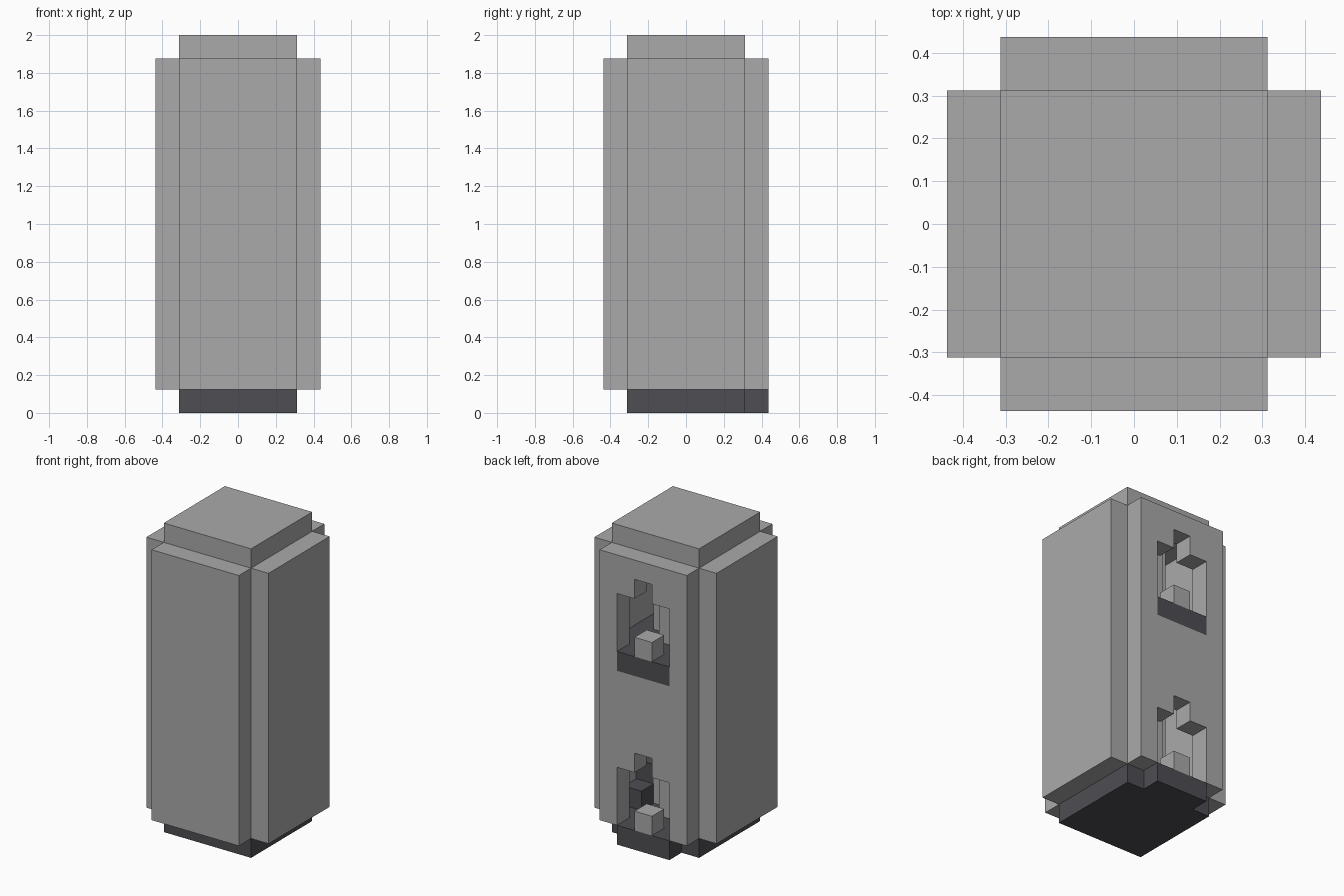
import bpy
import bmesh
from mathutils import Matrix, Vector

S = 0.125  # edge length of one block

if "Cube" in bpy.data.objects:
    bpy.data.objects.remove(bpy.data.objects["Cube"], do_unlink=True)


def material(name, rgb):
    mat = bpy.data.materials.new(name)
    mat.use_nodes = True
    mat.diffuse_color = (*rgb, 1)
    mat.node_tree.nodes["Principled BSDF"].inputs["Base Color"].default_value = (*rgb, 1)
    return mat


stone = material("light grey stone", (0.40, 0.40, 0.40))
slate = material("dark slate", (0.077, 0.074, 0.084))


def box(name, mat, u, n, k):
    """Box from block ranges: u runs from the left side, n from the back, k upward."""
    lo = Vector(((2.5 - u[1]) * S, (3.5 - n[1]) * S, k[0] * S))
    hi = Vector(((2.5 - u[0]) * S, (3.5 - n[0]) * S, k[1] * S))
    bm = bmesh.new()
    place = Matrix.Translation((lo + hi) / 2) @ Matrix.Diagonal((*(hi - lo), 1))
    bmesh.ops.create_cube(bm, size=1, matrix=place)
    mesh = bpy.data.meshes.new(name)
    bm.to_mesh(mesh)
    bm.free()
    mesh.materials.append(mat)
    obj = bpy.data.objects.new(name, mesh)
    bpy.context.collection.objects.link(obj)
    return obj


def cut(target, u, n, k):
    cutter = box("cutter", stone, u, n, k)
    cutter.hide_render = True
    mod = target.modifiers.new("opening", "BOOLEAN")
    mod.operation = "DIFFERENCE"
    mod.solver = "EXACT"
    mod.object = cutter
    bpy.context.view_layer.objects.active = target
    bpy.ops.object.modifier_apply(modifier=mod.name)
    bpy.data.objects.remove(cutter, do_unlink=True)


# Outer shell: four thin walls and the roof
box("left_wall", stone, (-1, 0), (1, 6), (1, 15))
box("right_wall", stone, (5, 6), (1, 6), (1, 15))
box("front_wall", stone, (0, 5), (6, 7), (1, 15))
back_wall = box("back_wall", stone, (0, 5), (0, 1), (1, 15))
box("roof", stone, (0, 5), (1, 6), (15, 16))

# Two storeys: stepped doorway, threshold and centre block in the doorway
for storey, k in (("lower", 0), ("upper", 9)):
    cut(back_wall, (1, 4), (-1, 2), (k, k + 4))
    cut(back_wall, (2, 3), (-1, 2), (k + 2, k + 5))
    box(storey + "_threshold", slate, (1, 4), (0, 1), (k, k + 1))
    box(storey + "_doorway_block", stone, (2, 3), (0, 1), (k + 1, k + 2))

# Floors, the upper one open above the stairs
box("ground_floor", slate, (0, 5), (1, 6), (0, 1))
box("upper_floor", slate, (0, 5), (1, 5), (9, 10))
box("upper_floor_corner", slate, (0, 1), (5, 6), (9, 10))

# Cross-shaped central pillar on each storey
for storey, k in (("lower", (1, 9)), ("upper", (10, 15))):
    box(storey + "_pillar_core", stone, (2, 3), (2, 5), k)
    for side, u in (("left", 1), ("right", 3)):
        box(storey + "_pillar_" + side + "_arm", stone, (u, u + 1), (3, 4), k)

# Stairs winding around the pillar
path = [(0, n) for n in range(2, 6)] + [(u, 5) for u in range(1, 5)]
for i, (u, n) in enumerate(path, 1):
    box(f"stair_step_{i}", slate, (u, u + 1), (n, n + 1), (i, i + 1))
